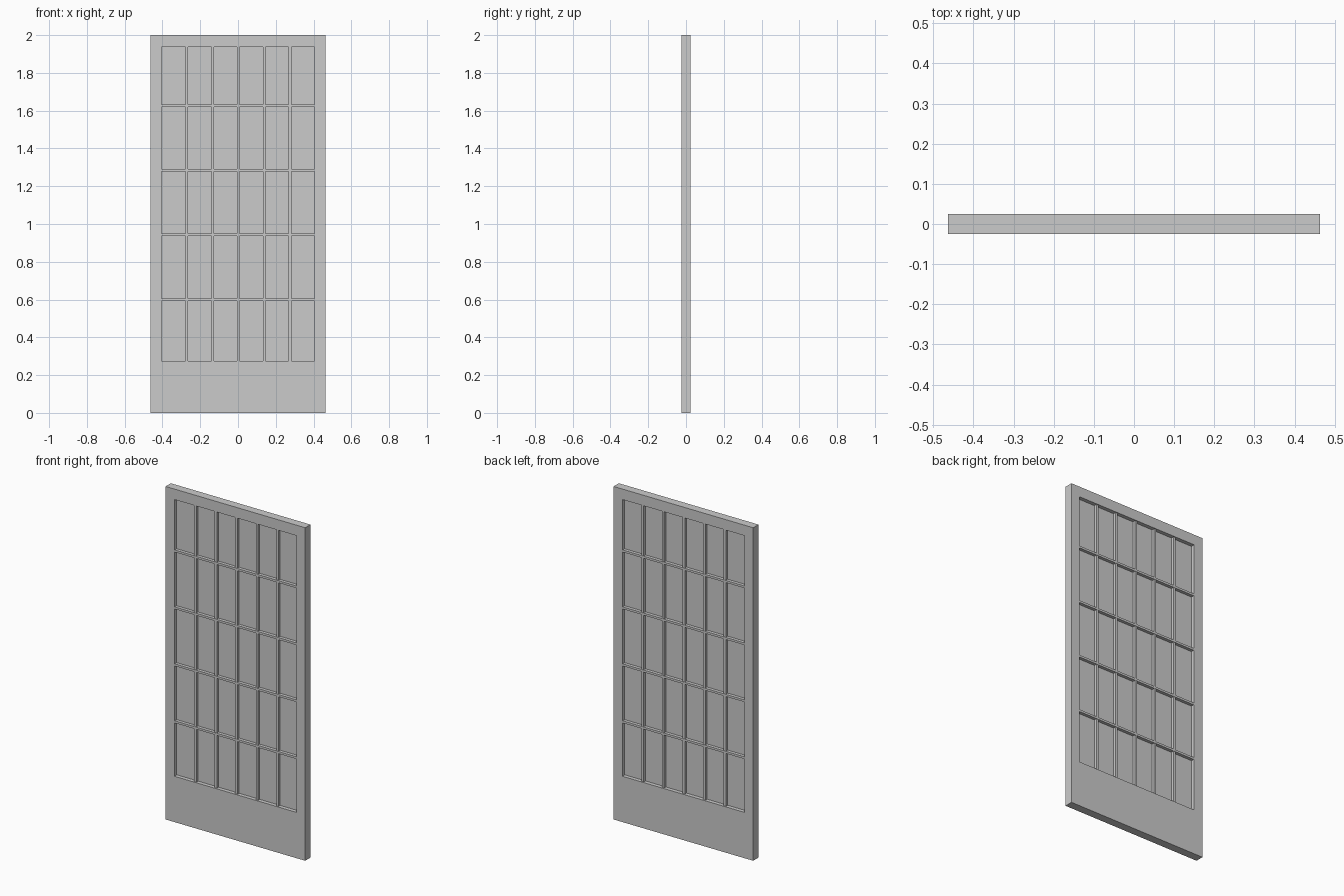
import bpy, bmesh
from mathutils import Vector

if "Cube" in bpy.data.objects:
    bpy.data.objects.remove(bpy.data.objects["Cube"])

W, H, T = 0.464, 2.0, 0.025           # half width, height, half thickness
OX, Z0, Z1 = 0.406, 0.275, 1.937      # glazed opening


def finish(name, bm):
    bmesh.ops.recalc_face_normals(bm, faces=bm.faces)
    me = bpy.data.meshes.new(name)
    bm.to_mesh(me)
    bm.free()
    ob = bpy.data.objects.new(name, me)
    bpy.context.collection.objects.link(ob)
    return ob


def box(name, x0, x1, y0, y1, z0, z1):
    bm = bmesh.new()
    bmesh.ops.create_cube(bm, size=1)
    size = Vector((x1 - x0, y1 - y0, z1 - z0))
    mid = Vector((x0 + x1, y0 + y1, z0 + z1)) / 2
    for v in bm.verts:
        v.co = v.co * size + mid
    return finish(name, bm)


# Door frame: rectangular ring extruded through the thickness
bm = bmesh.new()
def ring(x, lo, hi):
    return [bm.verts.new((sx, -T, z)) for sx, z in ((-x, lo), (x, lo), (x, hi), (-x, hi))]
outer, inner = ring(W, 0, H), ring(OX, Z0, Z1)
for i in range(4):
    j = (i + 1) % 4
    bm.faces.new((outer[i], outer[j], inner[j], inner[i]))
ext = bmesh.ops.extrude_face_region(bm, geom=bm.faces[:], use_keep_orig=True)
for v in ext["geom"]:
    if isinstance(v, bmesh.types.BMVert):
        v.co.y = T
finish("door_frame", bm)

# Glass sheet
box("glass_pane", -OX, OX, -0.002, 0.002, Z0, Z1)

# Upright glazing bars
for i in range(5):
    x = 0.002 + (i - 2) * 0.1365
    box(f"upright_bar_{i + 1}", x - 0.007, x + 0.007, -0.019, 0.019, Z0, Z1)

# Cross glazing bars
for i in range(4):
    z = 0.6 + i * 0.342
    box(f"cross_bar_{i + 1}", -OX, OX, -0.021, 0.021, z - 0.0065, z + 0.0065)
